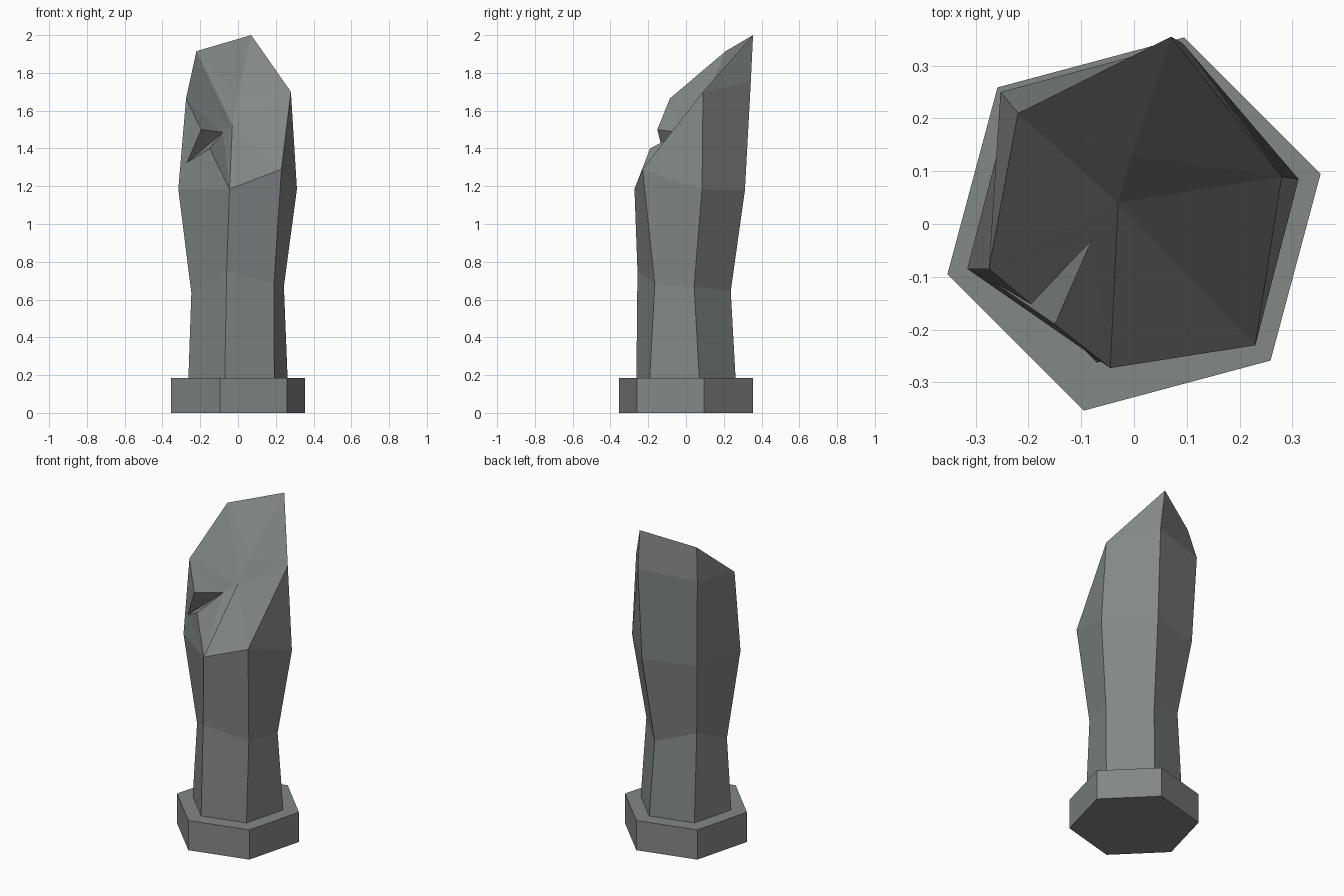
import bpy, bmesh, math

if "Cube" in bpy.data.objects:
    bpy.data.objects.remove(bpy.data.objects["Cube"])

stone = bpy.data.materials.new("dark_stone")
stone.diffuse_color = (0.225, 0.245, 0.24, 1)
stone.use_nodes = True
stone.node_tree.nodes["Principled BSDF"].inputs["Base Color"].default_value = stone.diffuse_color


def new_object(name, bm):
    bmesh.ops.recalc_face_normals(bm, faces=bm.faces[:])
    mesh = bpy.data.meshes.new(name)
    bm.to_mesh(mesh)
    bm.free()
    mesh.materials.append(stone)
    obj = bpy.data.objects.new(name, mesh)
    bpy.context.collection.objects.link(obj)
    return obj


def hexagon(radius, z):
    angles = [math.radians(15 + 60 * i) for i in range(6)]
    return [(radius * math.cos(a), radius * math.sin(a), z) for a in angles]


def bridge(bm, low, high):
    for i in range(6):
        j = (i + 1) % 6
        bm.faces.new((low[i], low[j], high[j], high[i]))


# Hexagonal plinth
bm = bmesh.new()
low = [bm.verts.new(p) for p in hexagon(0.366, 0)]
high = [bm.verts.new(p) for p in hexagon(0.366, 0.185)]
bridge(bm, low, high)
bm.faces.new(low)
bm.faces.new(high)
new_object("plinth", bm)

# Broken pillar: foot, waist and shoulder rings
# Corner order: right, back, back-left, left, front, front-right
bm = bmesh.new()
waist_points = [(0.243, 0.043, 0.67), (0.05, 0.237, 0.645), (-0.186, 0.16, 0.73),
                (-0.247, -0.05, 0.635), (-0.06, -0.257, 0.755), (0.19, -0.165, 0.68)]
shoulder_points = [(0.312, 0.085, 1.185), (0.085, 0.312, 1.18), (-0.235, 0.228, 1.185),
                   (-0.316, -0.085, 1.185), (-0.045, -0.273, 1.185), (0.23, -0.23, 1.29)]
foot, waist, shoulder = [[bm.verts.new(p) for p in ring] for ring in
                         (hexagon(0.272, 0.18), waist_points, shoulder_points)]
bm.faces.new(foot)
bridge(bm, foot, waist)
bridge(bm, waist, shoulder)

# Upper corners and the slanted broken top
right, back, back_left, left = [bm.verts.new(p) for p in (
    (0.28, 0.09, 1.70), (0.07, 0.355, 2.0), (-0.22, 0.21, 1.915), (-0.275, -0.085, 1.665))]
neck_back = bm.verts.new((0.092, 0.343, 1.75))
neck_left = bm.verts.new((-0.253, 0.25, 1.727))
front, front_right = shoulder[4], shoulder[5]
mid_low = bm.verts.new((-0.03, 0.04, 1.52))
mid_high = bm.verts.new((-0.005, 0.13, 1.67))

# Chipped notch in the front-left edge
chip_top = bm.verts.new((-0.195, -0.152, 1.50))
chip_deep = bm.verts.new((-0.08, -0.03, 1.485))
chip_low = bm.verts.new((-0.15, -0.19, 1.40))
chip_side = bm.verts.new((-0.27, -0.108, 1.325))

for face in (
    # Outer walls
    (front_right, shoulder[0], right),
    (shoulder[0], shoulder[1], neck_back, right), (right, neck_back, back),
    (shoulder[1], shoulder[2], neck_left, neck_back), (neck_back, neck_left, back_left, back),
    (shoulder[2], shoulder[3], left, neck_left), (neck_left, left, back_left),
    # Broken top
    (front, front_right, mid_low),
    (front_right, right, mid_low), (right, mid_high, mid_low),
    (right, back, mid_high), (back, back_left, mid_high),
    (back_left, mid_low, mid_high), (back_left, left, mid_low),
    # Notch and the wall around it
    (left, chip_deep, mid_low), (left, chip_top, chip_deep),
    (mid_low, chip_deep, front), (chip_deep, chip_low, front),
    (chip_top, chip_side, chip_deep), (chip_side, chip_low, chip_deep),
    (left, shoulder[3], chip_side), (left, chip_side, chip_top),
    (shoulder[3], front, chip_side), (chip_side, front, chip_low),
):
    bm.faces.new(face)
new_object("broken_pillar", bm)
